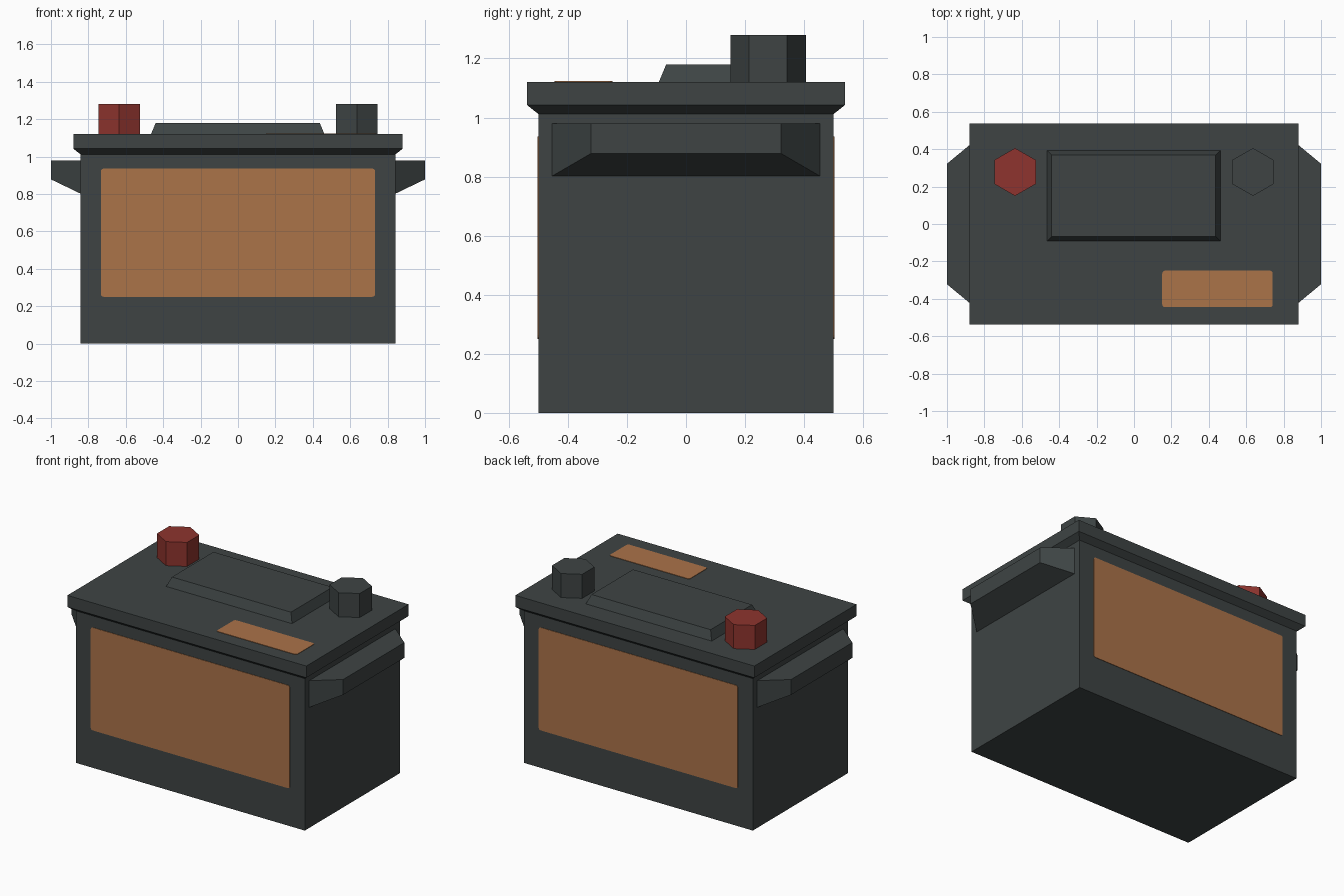
import bpy, bmesh, math
from mathutils import Matrix

if "Cube" in bpy.data.objects:
    bpy.data.objects.remove(bpy.data.objects["Cube"])


def material(name, srgb):
    m = bpy.data.materials.new(name)
    lin = [((c / 255 + 0.055) / 1.055) ** 2.4 for c in srgb]
    m.diffuse_color = (*lin, 1)
    m.use_nodes = True
    m.node_tree.nodes["Principled BSDF"].inputs["Base Color"].default_value = m.diffuse_color
    return m


CASE = material("charcoal plastic", (62, 68, 68))
LABEL = material("copper label", (171, 115, 73))
RED = material("red terminal", (142, 52, 46))


def finish(name, bm, mat):
    bmesh.ops.recalc_face_normals(bm, faces=bm.faces)
    me = bpy.data.meshes.new(name)
    bm.to_mesh(me)
    bm.free()
    me.materials.append(mat)
    ob = bpy.data.objects.new(name, me)
    bpy.context.collection.objects.link(ob)
    return ob


def loft(name, rings, mat, matrix=Matrix()):
    """Closed solid through stacked rings of points."""
    bm = bmesh.new()
    loops = [[bm.verts.new(matrix @ Matrix.Translation(p).translation) for p in r] for r in rings]
    n = len(loops[0])
    for a, b in zip(loops, loops[1:]):
        for i in range(n):
            j = (i + 1) % n
            bm.faces.new((a[i], a[j], b[j], b[i]))
    bm.faces.new(loops[0])
    bm.faces.new(loops[-1])
    return finish(name, bm, mat)


def rect(x0, x1, y0, y1, z):
    return [(x0, y0, z), (x1, y0, z), (x1, y1, z), (x0, y1, z)]


def plate(name, w, h, matrix, mat, thick=0.003, radius=0.014):
    """Thin label with rounded corners, lying in local XY."""
    pts = []
    for k, (sx, sy) in enumerate([(1, 1), (-1, 1), (-1, -1), (1, -1)]):
        for s in range(4):
            a = math.pi / 2 * (k + s / 3)
            pts.append((sx * (w / 2 - radius) + radius * math.cos(a),
                        sy * (h / 2 - radius) + radius * math.sin(a)))
    rings = [[(x, y, z) for x, y in pts] for z in (-0.003, thick)]
    return loft(name, rings, mat, matrix)


# Case and overhanging lid with a chamfered underside
loft("case_body", [rect(-.842, .842, -.5, .5, z) for z in (0, 1.012)], CASE)
loft("lid", [rect(-.842, .842, -.5, .5, 1.012),
             rect(-.88, .88, -.538, .538, 1.042),
             rect(-.88, .88, -.538, .538, 1.12)], CASE)

# Raised cover on the lid
loft("vent_cover", [rect(-.465, .462, -.092, .394, 1.12),
                    rect(-.44, .437, -.067, .37, 1.18)], CASE)

# Hexagonal terminals and tapered side grips, one per side
for side, s, mat in (("left", -1, RED), ("right", 1, CASE)):
    hexagon = [(s * .636 + .128 * math.sin(i * math.pi / 3),
                .278 + .128 * math.cos(i * math.pi / 3)) for i in range(6)]
    loft(side + "_terminal", [[(x, y, z) for x, y in hexagon] for z in (1.12, 1.28)], mat)
    grip = [[(s * x, -y, z), (s * x, y, z), (s * x, y, .98), (s * x, -y, .98)]
            for x, y, z in ((.842, .453, .802), (1, .322, .878))]
    loft(side + "_grip", grip, CASE)

# Labels on front, back and lid
front = Matrix.Translation((0, -.5, .593)) @ Matrix.Rotation(math.pi / 2, 4, 'X')
plate("front_label", 1.466, .685, front, LABEL)
plate("back_label", 1.466, .685, Matrix.Rotation(math.pi, 4, 'Z') @ front, LABEL)
plate("lid_label", .59, .195, Matrix.Translation((.446, -.347, 1.12)), LABEL)
